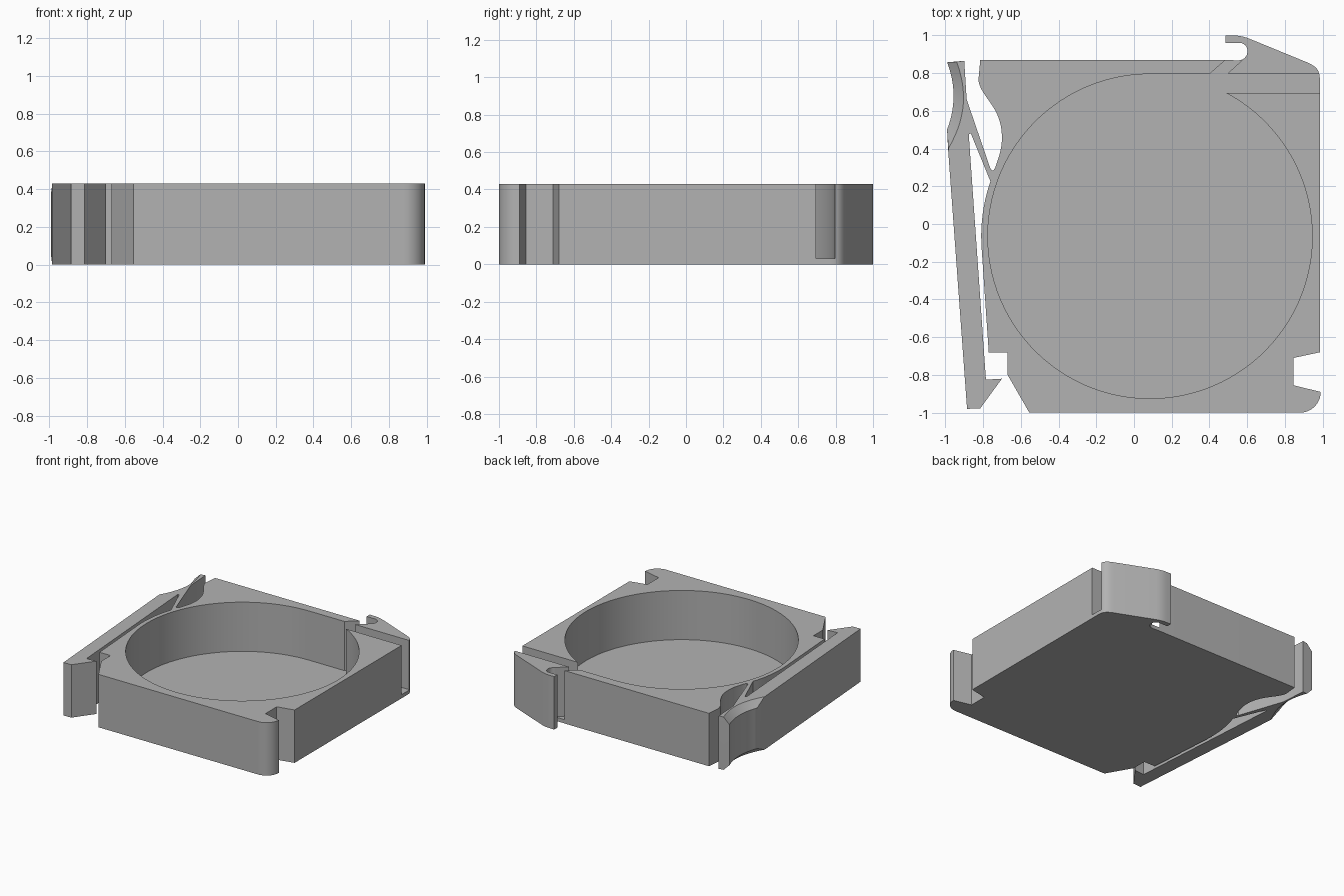
import bpy, bmesh
from math import cos, sin, radians
from mathutils import Vector
from mathutils.geometry import interpolate_bezier

HEIGHT, FLOOR, CHAMFER = 0.43, 0.03, 0.05
CENTRE = (0.085, -0.065)

cube = bpy.data.objects.get("Cube")
if cube:
    bpy.data.objects.remove(cube, do_unlink=True)

grey = bpy.data.materials.new("plain grey")
grey.use_nodes = True
grey.diffuse_color = (0.45, 0.45, 0.45, 1)
grey.node_tree.nodes["Principled BSDF"].inputs["Base Color"].default_value = (0.45, 0.45, 0.45, 1)


def arc(centre, radius, start, end, steps):
    angles = [radians(start + (end - start) * i / steps) for i in range(steps + 1)]
    return [(centre[0] + radius * cos(a), centre[1] + radius * sin(a)) for a in angles]


def bezier(a, b, c, d, steps=12):
    points = interpolate_bezier(*[Vector(p).to_3d() for p in (a, b, c, d)], steps)
    return [(p.x, p.y) for p in points]


def loft(name, levels):
    """Solid through matching outlines, given as (height, points)."""
    bm = bmesh.new()
    rings = [[bm.verts.new((x, y, z)) for x, y in points] for z, points in levels]
    bm.faces.new(rings[0])
    bm.faces.new(rings[-1])
    for low, high in zip(rings, rings[1:]):
        for i in range(len(low)):
            j = (i + 1) % len(low)
            bm.faces.new((low[i], low[j], high[j], high[i]))
    bmesh.ops.recalc_face_normals(bm, faces=bm.faces)
    mesh = bpy.data.meshes.new(name)
    bm.to_mesh(mesh)
    bm.free()
    mesh.materials.append(grey)
    obj = bpy.data.objects.new(name, mesh)
    bpy.context.collection.objects.link(obj)
    return obj


# Back edge and hooked catch, then right side with its notch
outline = [(-0.815, 0.87), (0.485, 0.87)]
outline += bezier((0.55, 0.867), (0.617, 0.867), (0.617, 0.96), (0.56, 0.96), 14)
outline += [(0.485, 0.96), (0.485, 1.0)]
outline += bezier((0.52, 1.0), (0.55, 1.0), (0.58, 0.995), (0.61, 0.983), 6)
outline += bezier((0.91, 0.86), (0.96, 0.84), (0.985, 0.82), (0.985, 0.77), 10)
outline += [(0.985, -0.68), (0.845, -0.71), (0.845, -0.855)]

# Rounded front corner, front edge and left recess
outline += arc((0.88, -0.89), 0.11, 0, -90, 10)
outline += [(-0.555, -1.0), (-0.67, -0.80), (-0.67, -0.68), (-0.77, -0.68)]

# Thin curved wall, slit and sprung latch arm with its barb
outline += arc(CENTRE, 0.895, 184, 161, 10)
outline += [(-0.865, 0.48), (-0.876, 0.475), (-0.785, -0.825), (-0.70, -0.82),
            (-0.815, -0.977), (-0.885, -0.98), (-0.985, 0.39)]

# Thumb scoop, cut deeper at the top and bottom edges
scoop_mid = bezier((-0.991, 0.50), (-0.945, 0.62), (-0.945, 0.74), (-0.991, 0.857), 16)
scoop_edge = bezier((-0.984, 0.40), (-0.88, 0.58), (-0.89, 0.72), (-0.94, 0.86), 16)

# Arm tip, valley and curved back-left lobe
tail = [(-0.90, 0.865), (-0.887, 0.66), (-0.76, 0.29), (-0.747, 0.282)]
tail += bezier((-0.735, 0.30), (-0.715, 0.36), (-0.70, 0.40), (-0.70, 0.46), 8)
tail += bezier((-0.70, 0.46), (-0.70, 0.62), (-0.81, 0.67), (-0.825, 0.76), 14)[1:]

edge = outline + scoop_edge + tail
middle = outline + scoop_mid + tail
tray = loft("tray_with_latch", [(0, edge), (CHAMFER, middle),
                                (HEIGHT - CHAMFER, middle), (HEIGHT, edge)])

# Round pocket with a side slot and a slanted outlet behind the catch
pocket = arc(CENTRE, 0.86, 90, 422.2, 100)
pocket += [(1.1, 0.695), (1.1, 0.797), (0.495, 0.797), (0.573, 0.868),
           (0.56, 0.90), (0.52, 0.90), (0.40, 0.795)]
cutter = loft("pocket_cutter", [(FLOOR, pocket), (HEIGHT + 0.1, pocket)])
cutter.hide_render = True

cut = tray.modifiers.new("pocket", "BOOLEAN")
cut.operation, cut.solver, cut.object = "DIFFERENCE", "EXACT", cutter
bpy.ops.object.select_all(action="DESELECT")
tray.select_set(True)
bpy.context.view_layer.objects.active = tray
bpy.ops.object.modifier_apply(modifier=cut.name)
bpy.data.objects.remove(cutter, do_unlink=True)
bpy.ops.object.shade_smooth_by_angle(angle=radians(25))
